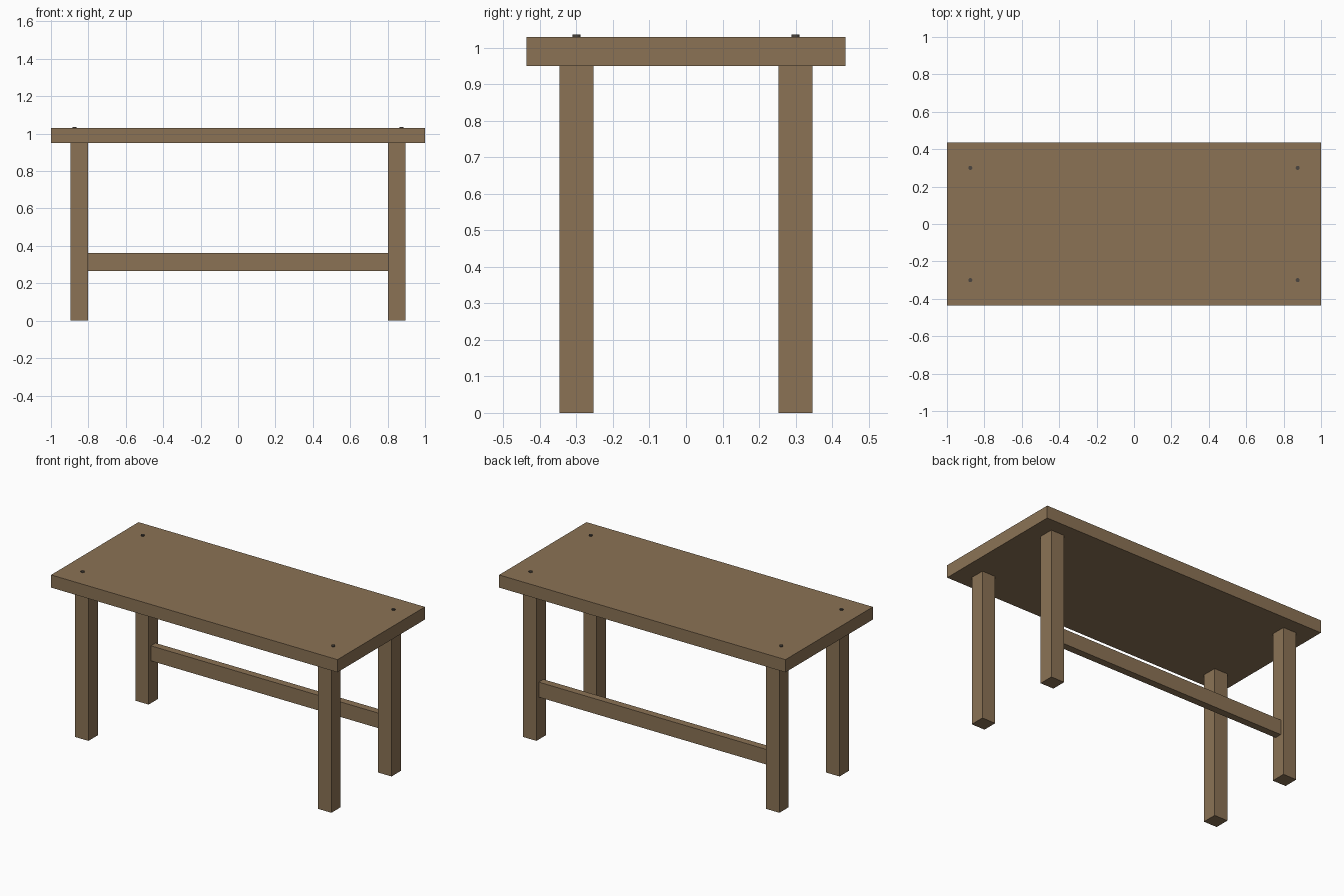
import bpy

if "Cube" in bpy.data.objects:
    bpy.data.objects.remove(bpy.data.objects["Cube"])


def material(name, rgb):
    m = bpy.data.materials.new(name)
    m.diffuse_color = (*rgb, 1.0)
    m.use_nodes = True
    m.node_tree.nodes["Principled BSDF"].inputs["Base Color"].default_value = m.diffuse_color
    return m


wood = material("brown wood", (0.258, 0.171, 0.091))
metal = material("dark metal", (0.07, 0.06, 0.05))


def box(name, lo, hi):
    centre = [(a + b) / 2 for a, b in zip(lo, hi)]
    bpy.ops.mesh.primitive_cube_add(size=1, location=centre)
    ob = bpy.context.object
    ob.name = name
    ob.scale = [b - a for a, b in zip(lo, hi)]
    bpy.ops.object.transform_apply(location=False, rotation=False, scale=True)
    ob.data.materials.append(wood)
    return ob


TOP_Z, UNDER_Z = 1.029, 0.949
LEG_IN, LEG_OUT = 0.802, 0.895

# Table top
box("table_top", (-1, -0.436, UNDER_Z), (1, 0.436, TOP_Z))

# Legs, each with a small screw head above it on the top
for sx, side in ((-1, "left"), (1, "right")):
    for sy, end in ((-1, "front"), (1, "back")):
        x, y = sx * (LEG_IN + LEG_OUT) / 2, sy * 0.3
        h = (LEG_OUT - LEG_IN) / 2
        box(f"{end}_{side}_leg", (x - h, y - h, 0), (x + h, y + h, UNDER_Z))
        bpy.ops.mesh.primitive_cylinder_add(
            vertices=12, radius=0.011, depth=0.01,
            location=(sx * 0.875, y, TOP_Z + 0.001))
        screw = bpy.context.object
        screw.name = f"{end}_{side}_screw"
        screw.data.materials.append(metal)

# Stretcher between the back legs
box("back_stretcher", (-LEG_IN, 0.277, 0.267), (LEG_IN, 0.323, 0.362))
